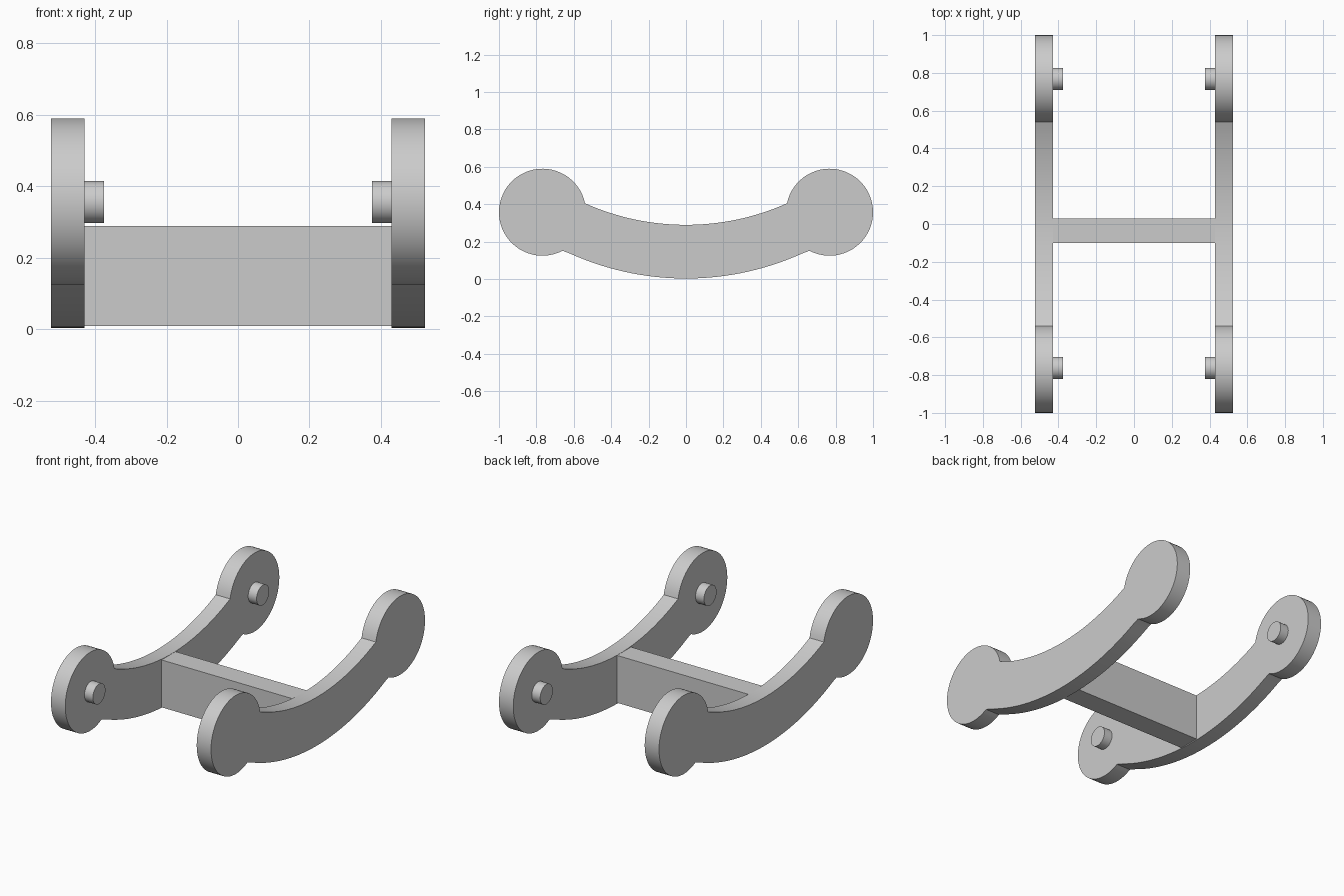
import bpy, bmesh, math
from mathutils import Matrix

if "Cube" in bpy.data.objects:
    bpy.data.objects.remove(bpy.data.objects["Cube"])

grey = bpy.data.materials.new("light grey")
grey.diffuse_color = (0.6, 0.6, 0.6, 1)
grey.use_nodes = True
grey.node_tree.nodes["Principled BSDF"].inputs["Base Color"].default_value = grey.diffuse_color

CY, CZ, R = 0.7675, 0.3575, 0.2325   # round end centre and radius


def finish(name, bm):
    bmesh.ops.recalc_face_normals(bm, faces=bm.faces)
    me = bpy.data.meshes.new(name)
    bm.to_mesh(me)
    bm.free()
    me.materials.append(grey)
    ob = bpy.data.objects.new(name, me)
    bpy.context.collection.objects.link(ob)
    bpy.ops.object.select_all(action='DESELECT')
    ob.select_set(True)
    bpy.context.view_layer.objects.active = ob
    bpy.ops.object.shade_smooth_by_angle(angle=math.radians(25))


def arc_z(y, bottom, radius):
    return bottom + radius - math.sqrt(radius * radius - y * y)


def half_profile():
    """Right half (y >= 0): upper curve, round end, lower curve."""
    y_top, y_low, n = 0.54, 0.66, 16
    pts = [(y_top * i / n, arc_z(y_top * i / n, 0.29, 1.325)) for i in range(n)]
    a0 = math.pi - math.acos((CY - y_top) / R)
    a1 = -math.pi + math.acos((CY - y_low) / R)
    for i in range(49):
        a = a0 + (a1 - a0) * i / 48
        pts.append((CY + R * math.cos(a), CZ + R * math.sin(a)))
    pts += [(y_low * i / n, arc_z(y_low * i / n, 0.003, 1.509))
            for i in range(n - 1, -1, -1)]
    return pts


half = half_profile()
profile = half + [(-y, z) for y, z in reversed(half[1:-1])]

for side, s in (("left", -1), ("right", 1)):
    # curved side plate with round ends
    bm = bmesh.new()
    face = bm.faces.new([bm.verts.new((s * 0.43, y, z)) for y, z in profile])
    ext = bmesh.ops.extrude_face_region(bm, geom=[face], use_keep_orig=True)
    bmesh.ops.translate(bm, vec=(s * 0.0935, 0, 0),
                        verts=[v for v in ext["geom"] if isinstance(v, bmesh.types.BMVert)])
    finish(side + "_side_plate", bm)

    # inward pegs
    for end, y in (("front", -0.762), ("back", 0.768)):
        bm = bmesh.new()
        bmesh.ops.create_cone(
            bm, cap_ends=True, segments=40, radius1=0.059, radius2=0.059, depth=0.06,
            matrix=Matrix.Translation((s * 0.405, y, 0.356)) @ Matrix.Rotation(math.pi / 2, 4, 'Y'))
        finish(f"{end}_{side}_peg", bm)

# cross bar joining the plates
bm = bmesh.new()
bmesh.ops.create_cube(bm, size=1, matrix=Matrix.Translation((0, -0.035, 0.149))
                      @ Matrix.Diagonal((0.87, 0.13, 0.28, 1)))
finish("cross_bar", bm)
